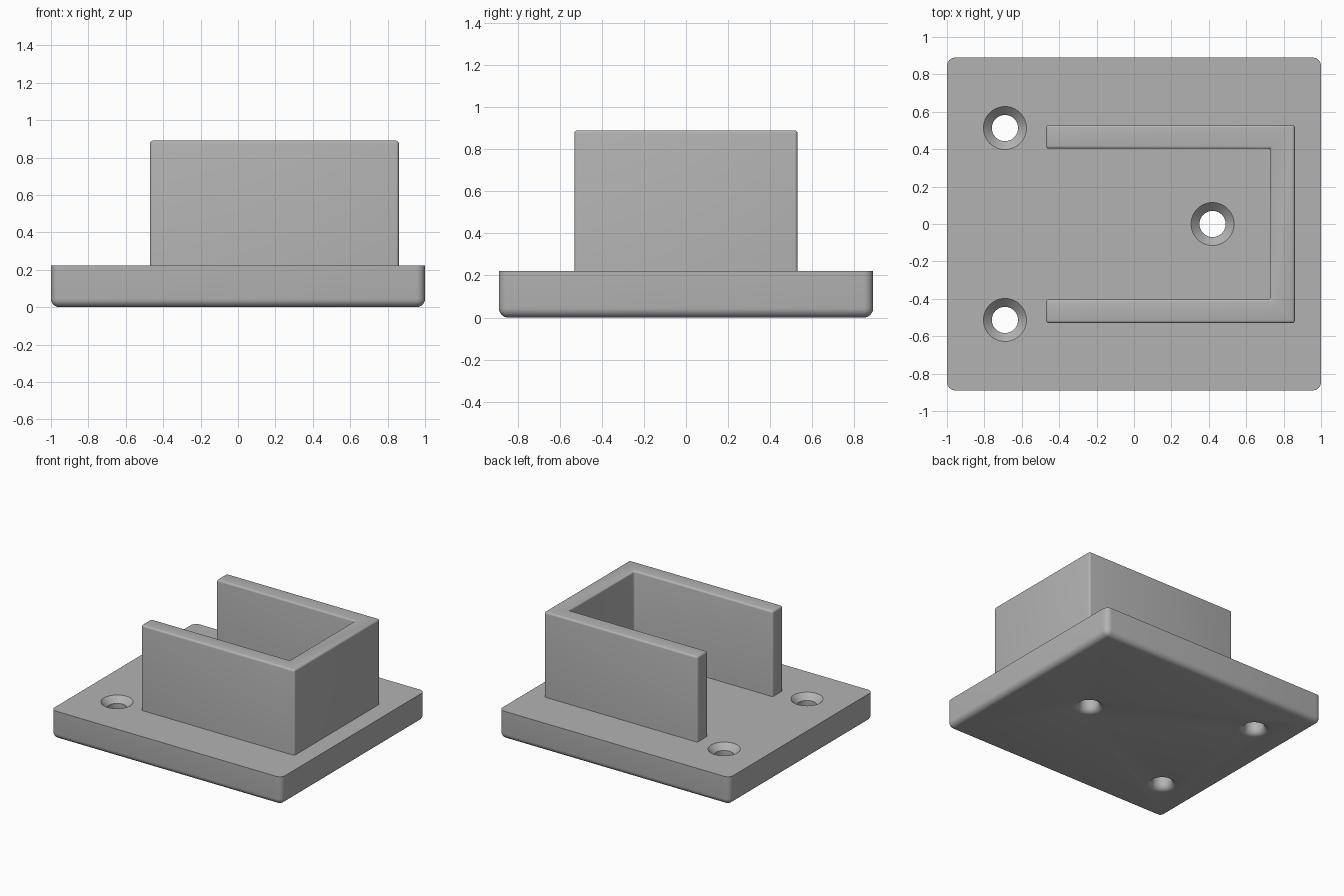
import bpy, bmesh, math

cube = bpy.data.objects.get("Cube")
if cube:
    bpy.data.objects.remove(cube, do_unlink=True)

PLATE_TOP, WALL_TOP = 0.222, 0.89
FILLET, HOLE_R = 0.045, 0.07

grey = bpy.data.materials.new("plain grey")
grey.use_nodes = True
colour = (0.45, 0.45, 0.45, 1)
grey.diffuse_color = colour
grey.node_tree.nodes["Principled BSDF"].inputs["Base Color"].default_value = colour


def to_object(name, bm):
    bmesh.ops.recalc_face_normals(bm, faces=bm.faces)
    mesh = bpy.data.meshes.new(name)
    bm.to_mesh(mesh)
    bm.free()
    mesh.materials.append(grey)
    obj = bpy.data.objects.new(name, mesh)
    bpy.context.collection.objects.link(obj)
    return obj


def prism(outline, z0, z1):
    bm = bmesh.new()
    base = bm.faces.new([bm.verts.new((x, y, z0)) for x, y in outline])
    top = bmesh.ops.extrude_face_region(bm, geom=[base], use_keep_orig=True)
    verts = [g for g in top["geom"] if isinstance(g, bmesh.types.BMVert)]
    bmesh.ops.translate(bm, verts=verts, vec=(0, 0, z1 - z0))
    bmesh.ops.recalc_face_normals(bm, faces=bm.faces)
    return bm


def round_edges(bm, sharp_z, radius, segments):
    """Round every edge except those lying flat at sharp_z."""
    edges = [e for e in bm.edges
             if any(abs(v.co.z - sharp_z) > 1e-4 for v in e.verts)]
    bmesh.ops.bevel(bm, geom=edges, offset=radius, segments=segments,
                    profile=0.5, affect='EDGES', clamp_overlap=True)


def smooth(obj):
    bpy.ops.object.select_all(action='DESELECT')
    obj.select_set(True)
    bpy.context.view_layer.objects.active = obj
    bpy.ops.object.shade_smooth_by_angle(angle=math.radians(30))


# Base plate: rounded corners and underside, crisp top edge
bm = prism([(-1, -0.89), (1, -0.89), (1, 0.89), (-1, 0.89)], 0, PLATE_TOP)
round_edges(bm, PLATE_TOP, FILLET, 6)
plate = to_object("base_plate", bm)

# Screw hole cutters: countersunk on top, flared with a fillet below
rim = HOLE_R + FILLET
profile = [(0, -0.05), (rim, -0.05)]
for i in range(7):
    a = math.radians(90 - 15 * i)
    profile.append((rim - FILLET * math.cos(a), FILLET - FILLET * math.sin(a)))
profile += [(HOLE_R, PLATE_TOP - FILLET), (rim, PLATE_TOP),
            (rim, PLATE_TOP + 0.05), (0, PLATE_TOP + 0.05)]
cutters = []
for n, (x, y) in enumerate([(-0.69, 0.513), (-0.69, -0.513), (0.42, 0)]):
    bm = bmesh.new()
    verts = [bm.verts.new((r, 0, z)) for r, z in profile]
    edges = [bm.edges.new(pair) for pair in zip(verts, verts[1:])]
    bmesh.ops.spin(bm, geom=verts + edges, axis=(0, 0, 1), cent=(0, 0, 0),
                   angle=math.tau, steps=48)
    bmesh.ops.remove_doubles(bm, verts=bm.verts, dist=1e-5)
    bmesh.ops.translate(bm, verts=bm.verts, vec=(x, y, 0))
    cutter = to_object(f"screw_hole_cutter_{n + 1}", bm)
    cutter.hide_render = True
    cutters.append(cutter)
    cut = plate.modifiers.new("screw_hole", 'BOOLEAN')
    cut.operation, cut.solver, cut.object = 'DIFFERENCE', 'EXACT', cutter

# Fix the holes into the plate and discard the cutters
bpy.context.view_layer.objects.active = plate
for name in [m.name for m in plate.modifiers]:
    bpy.ops.object.modifier_apply(modifier=name)
for cutter in cutters:
    bpy.data.objects.remove(cutter, do_unlink=True)
smooth(plate)

# U-shaped socket wall, open towards -x
half = [(0.86, 0.53), (-0.47, 0.53), (-0.47, 0.403), (0.73, 0.403)]
outline = half + [(x, -y) for x, y in reversed(half)]
bm = prism(outline, PLATE_TOP, WALL_TOP)
round_edges(bm, PLATE_TOP, 0.015, 4)
smooth(to_object("socket_wall", bm))
